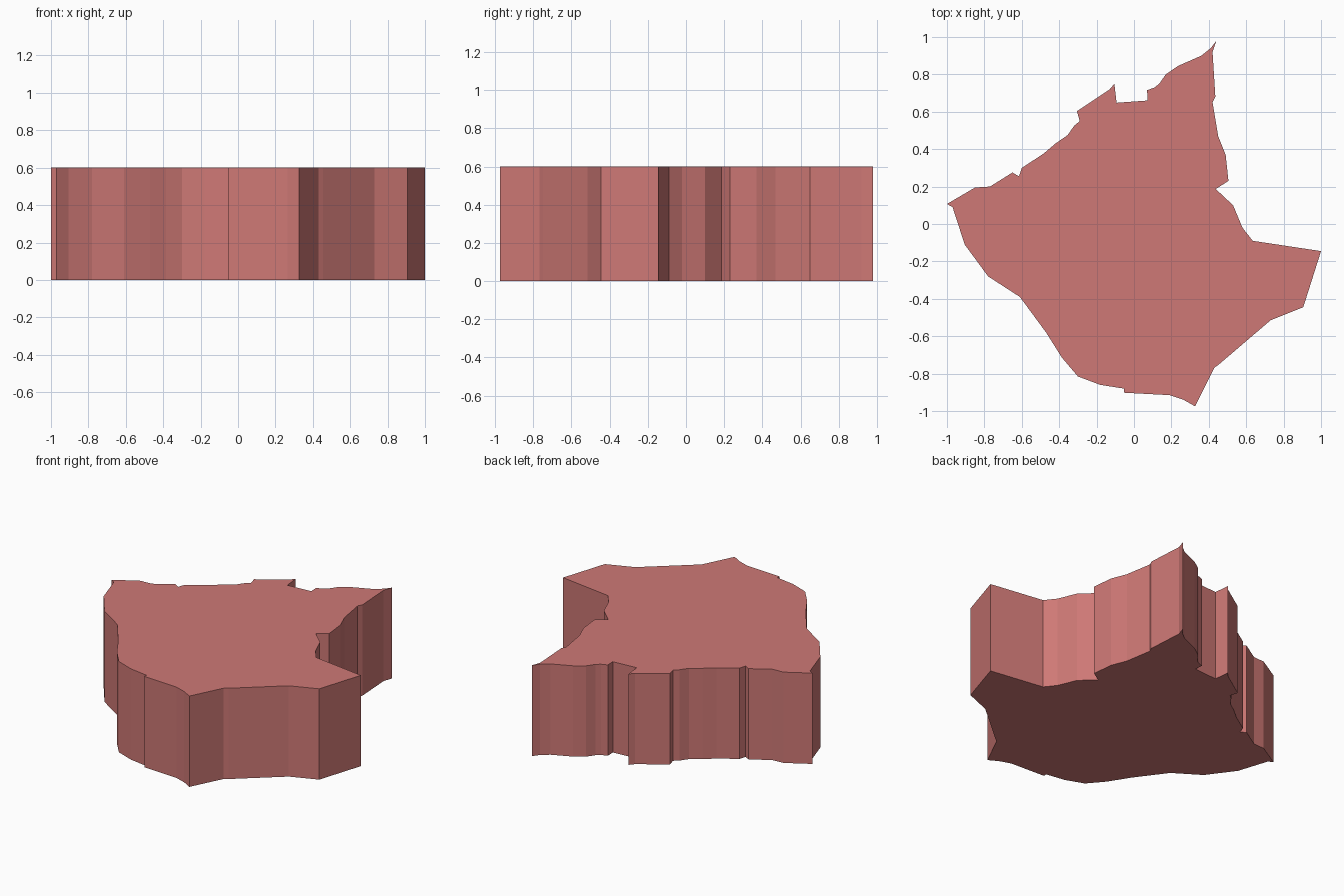
import bpy, bmesh

HEIGHT = 0.6

# Outline seen from above, clockwise from the back peak
OUTLINE = [
    # right side
    (0.44, 0.98), (0.42, 0.92), (0.435, 0.68), (0.42, 0.65), (0.45, 0.47),
    (0.49, 0.37), (0.505, 0.23), (0.437, 0.187), (0.53, 0.10), (0.58, -0.02),
    (0.635, -0.09), (1.0, -0.145), (0.905, -0.445), (0.73, -0.515),
    # front side
    (0.455, -0.75), (0.43, -0.768), (0.327, -0.975), (0.265, -0.94),
    (0.19, -0.915), (-0.053, -0.902), (-0.053, -0.88), (-0.18, -0.86),
    (-0.30, -0.815),
    # left side
    (-0.385, -0.715), (-0.47, -0.58), (-0.61, -0.39), (-0.78, -0.28),
    (-0.905, -0.11), (-0.97, 0.09), (-1.0, 0.107), (-0.85, 0.195),
    # back side
    (-0.77, 0.2), (-0.65, 0.275), (-0.615, 0.255), (-0.60, 0.30),
    (-0.485, 0.375), (-0.42, 0.43), (-0.355, 0.475), (-0.32, 0.525),
    (-0.29, 0.55), (-0.305, 0.603), (-0.13, 0.72), (-0.105, 0.75),
    (-0.093, 0.648), (0.073, 0.66), (0.07, 0.715), (0.11, 0.73),
    (0.135, 0.75), (0.17, 0.80), (0.235, 0.845), (0.36, 0.90), (0.41, 0.94),
]

# Flat slab: fill the outline and extrude it upwards
bm = bmesh.new()
base = bm.faces.new([bm.verts.new((x, y, 0)) for x, y in OUTLINE])
result = bmesh.ops.extrude_face_region(bm, geom=[base], use_keep_orig=True)
top_verts = [g for g in result["geom"] if isinstance(g, bmesh.types.BMVert)]
bmesh.ops.translate(bm, verts=top_verts, vec=(0, 0, HEIGHT))
bmesh.ops.recalc_face_normals(bm, faces=bm.faces)

mesh = bpy.data.meshes.new("region_slab")
bm.to_mesh(mesh)
bm.free()
slab = bpy.data.objects.new("region_slab", mesh)
bpy.context.collection.objects.link(slab)

# Dusty red colour
red = bpy.data.materials.new("dusty_red")
red.diffuse_color = (0.62, 0.19, 0.18, 1)
mesh.materials.append(red)
